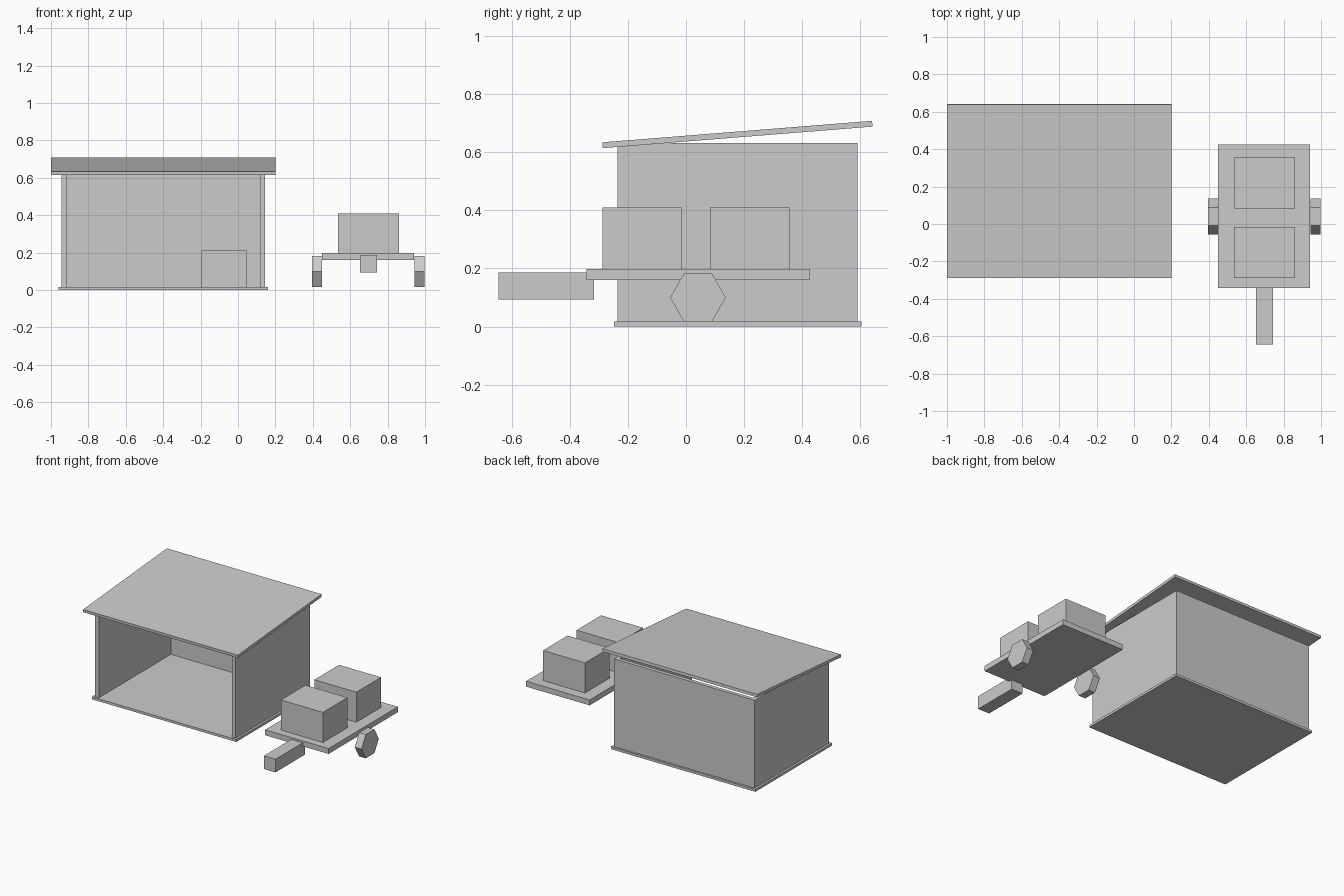
import bpy
import bmesh
from math import atan2, hypot, pi
from mathutils import Matrix

default = bpy.data.objects.get("Cube")
if default:
    bpy.data.objects.remove(default, do_unlink=True)

# Single plain grey
grey = bpy.data.materials.new("plain_grey")
grey.use_nodes = True
grey.diffuse_color = (0.6, 0.6, 0.6, 1)
grey.node_tree.nodes["Principled BSDF"].inputs["Base Color"].default_value = (0.6, 0.6, 0.6, 1)


def add_object(name, bm):
    bmesh.ops.recalc_face_normals(bm, faces=bm.faces)
    mesh = bpy.data.meshes.new(name)
    bm.to_mesh(mesh)
    bm.free()
    mesh.materials.append(grey)
    obj = bpy.data.objects.new(name, mesh)
    bpy.context.collection.objects.link(obj)
    return obj


def box(name, x, y, z):
    """Box from (min, max) ranges on each axis."""
    bm = bmesh.new()
    bmesh.ops.create_cube(bm, size=1)
    for v in bm.verts:
        v.co = [(lo + hi) / 2 + c * (hi - lo) for c, (lo, hi) in zip(v.co, (x, y, z))]
    return add_object(name, bm)


def wheel(name, x, y, z, radius, width):
    """Six-sided wheel with its axle along x, standing on a flat side."""
    bm = bmesh.new()
    bmesh.ops.create_cone(bm, cap_ends=True, segments=6, radius1=radius,
                          radius2=radius, depth=width)
    bmesh.ops.rotate(bm, verts=bm.verts, matrix=Matrix.Rotation(pi / 2, 3, 'Y'))
    # Turn until a vertex points along y
    tip = max(bm.verts, key=lambda v: v.co.y).co
    bmesh.ops.rotate(bm, verts=bm.verts,
                     matrix=Matrix.Rotation(-atan2(tip.z, tip.y), 3, 'X'))
    bmesh.ops.translate(bm, verts=bm.verts, vec=(x, y, z))
    return add_object(name, bm)


# Open-fronted shed
wall_z = (0.017, 0.632)
wall_y = (-0.235, 0.59)
box("shed_floor", (-0.96, 0.16), (-0.248, 0.603), (0, 0.017))
box("shed_right_wall", (-0.945, -0.915), wall_y, wall_z)
box("shed_left_wall", (0.118, 0.145), wall_y, wall_z)
box("shed_back_wall", (-0.915, 0.118), (0.563, 0.59), wall_z)
box("stored_crate", (-0.195, 0.048), (0.3, 0.52), (0.017, 0.21))

# Sloping roof, low at the front
run, rise = 0.928, 0.074
length = hypot(run, rise)
roof = box("shed_roof", (-0.6, 0.6), (-length / 2, length / 2), (-0.01, 0.01))
roof.location = (-0.4, 0.177, 0.661)
roof.rotation_euler.x = atan2(rise, run)

# Cart with two crates
box("cart_bed", (0.45, 0.942), (-0.342, 0.425), (0.161, 0.199))
for name, y in (("front_crate", (-0.288, -0.016)), ("back_crate", (0.083, 0.356))):
    box(name, (0.534, 0.86), y, (0.199, 0.41))
box("cart_shaft", (0.652, 0.742), (-0.645, -0.317), (0.094, 0.186))
for name, side in (("right_wheel", -1), ("left_wheel", 1)):
    wheel(name, 0.696 + side * 0.274, 0.041, 0.1, 0.096, 0.052)
